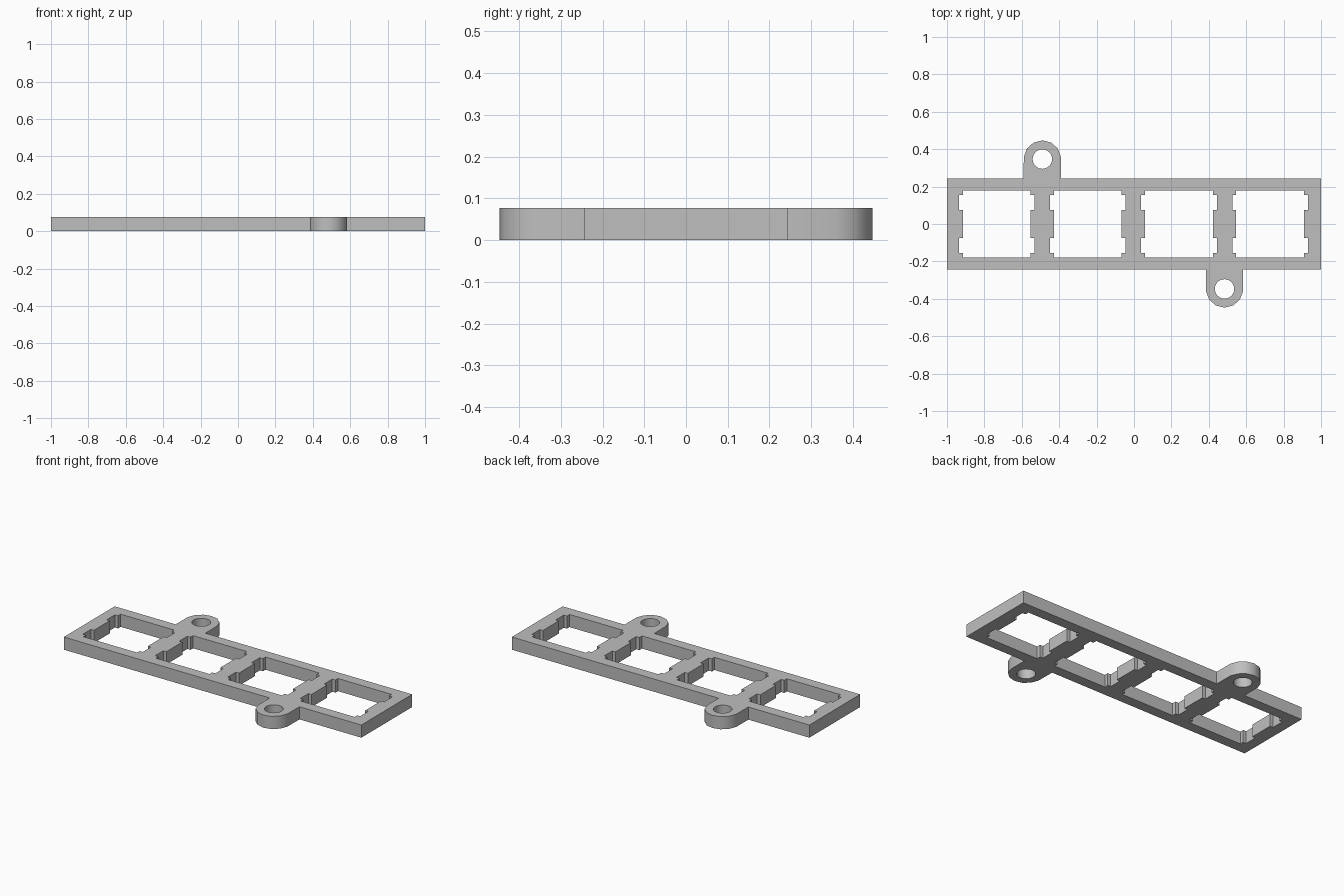
import bpy
import bmesh
from math import sin, cos, pi, radians

cube = bpy.data.objects.get("Cube")
if cube:
    bpy.data.objects.remove(cube, do_unlink=True)

THICK = 0.077
HALF_X, HALF_Y = 1.0, 0.244
PITCH = 0.487
SHIFT = -0.003          # openings sit slightly off centre
LUG_Y, LUG_R, HOLE_R = 0.347, 0.1, 0.052
LUG_SIDES = 13

grey = bpy.data.materials.new("grey_plastic")
grey.use_nodes = True
colour = (0.52, 0.52, 0.52, 1)
grey.diffuse_color = colour
grey.node_tree.nodes["Principled BSDF"].inputs["Base Color"].default_value = colour


def lug_arc(cx, side):
    """Rounded end of a lug, counter-clockwise, with a vertex at the tip."""
    step = 2 * pi / LUG_SIDES
    pts = [(cx + side * LUG_R, side * HALF_Y)]
    for i in range(-3, 4):
        a = side * pi / 2 + i * step
        pts.append((cx + LUG_R * cos(a), side * LUG_Y + LUG_R * sin(a)))
    pts.append((cx - side * LUG_R, side * HALF_Y))
    return pts


def circle(cx, cy, r, n=24):
    return [(cx + r * cos(2 * pi * i / n), cy + r * sin(2 * pi * i / n)) for i in range(n)]


def switch_opening(cx):
    """Square opening with two clip notches on each side."""
    narrow, wide = 0.181, 0.202
    quarter = [(narrow, 0.076), (wide, 0.076), (wide, 0.154), (narrow, 0.154), (narrow, 0.179)]
    right = [(x, -y) for x, y in reversed(quarter)] + quarter
    return [(cx + x, y) for x, y in right] + [(cx - x, -y) for x, y in right]


# Outline of the frame with a lug on the front and back edges
lug_front, lug_back = PITCH + SHIFT, -PITCH + SHIFT
front = lug_arc(lug_front, -1)
back = lug_arc(lug_back, 1)
outline = ([(-HALF_X, -HALF_Y)] + front + [(HALF_X, -HALF_Y), (HALF_X, HALF_Y)]
           + back + [(-HALF_X, HALF_Y)])

# Openings and screw holes
loops = [outline]
loops += [switch_opening((i - 1.5) * PITCH + SHIFT) for i in range(4)]
loops += [circle(lug_front, -LUG_Y, HOLE_R), circle(lug_back, LUG_Y, HOLE_R)]

# Filled flat curve extruded to the plate thickness
curve = bpy.data.curves.new("switch_plate", 'CURVE')
curve.dimensions = '2D'
curve.fill_mode = 'BOTH'
curve.extrude = THICK / 2
for pts in loops:
    spline = curve.splines.new('POLY')
    spline.points.add(len(pts) - 1)
    for p, (x, y) in zip(spline.points, pts):
        p.co = (x, y, 0, 1)
    spline.use_cyclic_u = True

plate = bpy.data.objects.new("switch_plate", curve)
bpy.context.collection.objects.link(plate)
bpy.ops.object.select_all(action='DESELECT')
plate.select_set(True)
bpy.context.view_layer.objects.active = plate
bpy.ops.object.convert(target='MESH')
plate = bpy.context.object

# Weld caps to walls and stand the plate on the ground
bm = bmesh.new()
bm.from_mesh(plate.data)
bmesh.ops.remove_doubles(bm, verts=bm.verts, dist=0.0002)
bmesh.ops.translate(bm, verts=bm.verts, vec=(0, 0, THICK / 2))
bmesh.ops.recalc_face_normals(bm, faces=bm.faces)
bm.to_mesh(plate.data)
bm.free()
plate.data.materials.clear()
plate.data.materials.append(grey)
bpy.ops.object.shade_smooth_by_angle(angle=radians(30))
